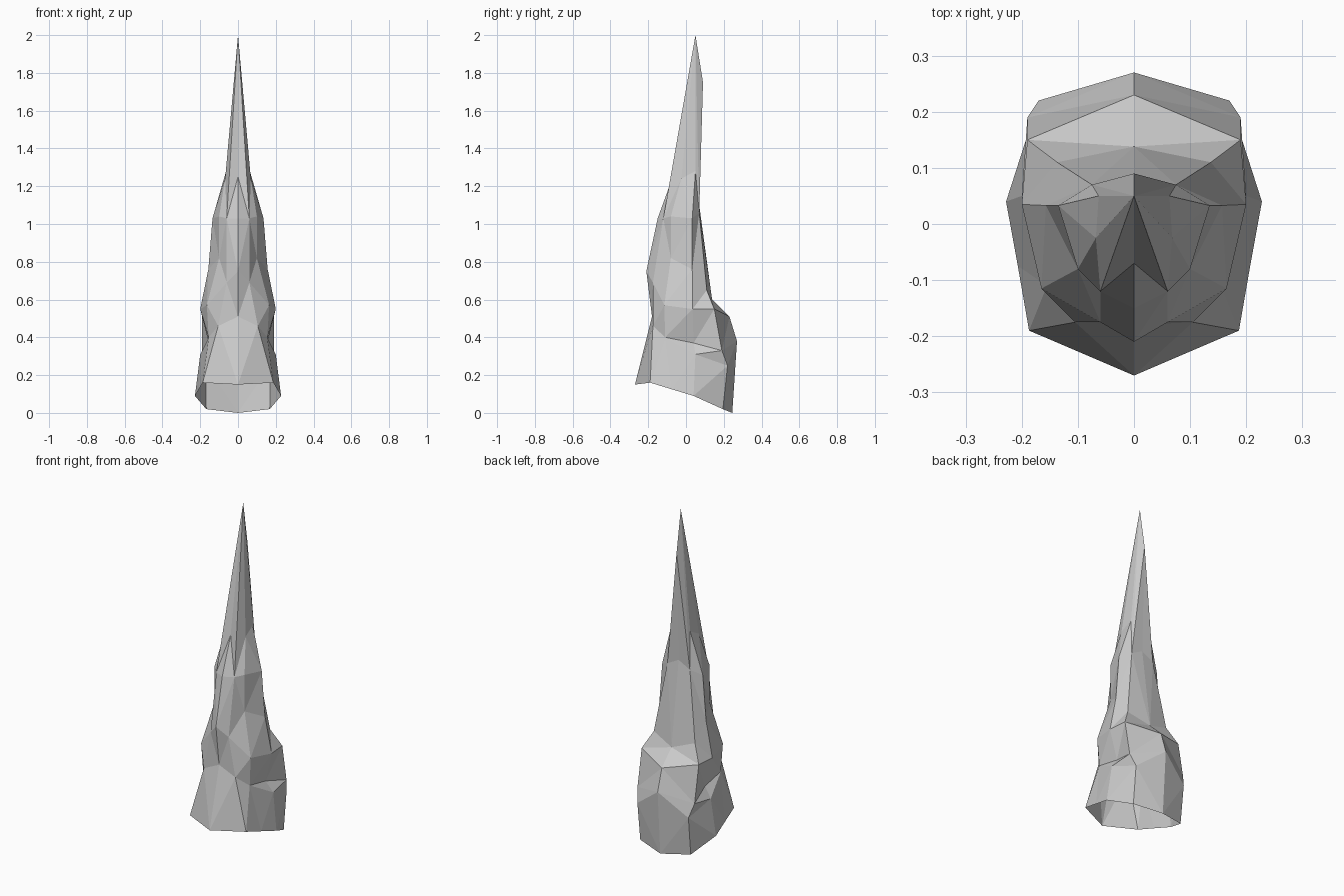
import bpy, bmesh

if "Cube" in bpy.data.objects:
    bpy.data.objects.remove(bpy.data.objects["Cube"])

# Half cross-sections from the base up; columns run front centre -> back centre.
# None keeps the point of the ring below, which makes triangles there.
N = None
RINGS = [
    # open rim
    [(0, -.27, .15), (.187, -.19, .16), (.207, -.075, .125), (.228, .04, .09), (.168, .195, .02), (0, .245, 0)],
    # lower back flank
    [N, N, N, N, (.17, .22, .25), N],
    # waist and undercut fold at the sides
    [(0, -.18, .51), (.105, -.175, .46), (.155, -.11, .40), (.20, .05, .31), (.19, .19, .33), (0, .27, .38)],
    [N, N, N, (.155, .04, .37), N, N],
    # side bulge
    [N, N, (.165, -.115, .57), (.20, .035, .55), (.19, .15, .55), (0, .23, .51)],
    [(0, -.21, .75), (.06, -.175, .69), (.10, -.08, .82), (.157, .033, .76), (.137, .11, .65), (0, .138, .60)],
    # tapering spire
    [(0, -.15, 1.03), (.06, -.12, 1.03), (.10, -.08, 1.04), (.135, .033, 1.03), (.075, .07, 1.06), (0, .07, 1.10)],
    [(0, -.07, 1.25), N, (.068, -.025, 1.24), (.063, .05, 1.28), N, N],
    [N, N, N, N, N, (0, .09, 1.75)],
]
TIP = (0, .05, 2)


def skin(bm, verts):
    """Add a face, dropping repeated corners."""
    unique = list(dict.fromkeys(verts))
    if len(unique) > 2:
        bm.faces.new(unique)


bm = bmesh.new()
below = None
for ring in RINGS:
    row = [bm.verts.new(p) if p else below[i] for i, p in enumerate(ring)]
    if below:
        for i in range(len(row) - 1):
            skin(bm, (below[i], below[i + 1], row[i + 1], row[i]))
    below = row
tip = bm.verts.new(TIP)
for a, b in zip(below, below[1:]):
    skin(bm, (a, b, tip))

# mirror the half to the other side
bmesh.ops.triangulate(bm, faces=bm.faces[:])
bmesh.ops.mirror(bm, geom=bm.verts[:] + bm.edges[:] + bm.faces[:], axis='X', merge_dist=0.0005)
bmesh.ops.remove_doubles(bm, verts=bm.verts[:], dist=0.0005)
bmesh.ops.recalc_face_normals(bm, faces=bm.faces[:])

mesh = bpy.data.meshes.new("rock_spire")
bm.to_mesh(mesh)
bm.free()
bpy.context.collection.objects.link(bpy.data.objects.new("rock_spire", mesh))
